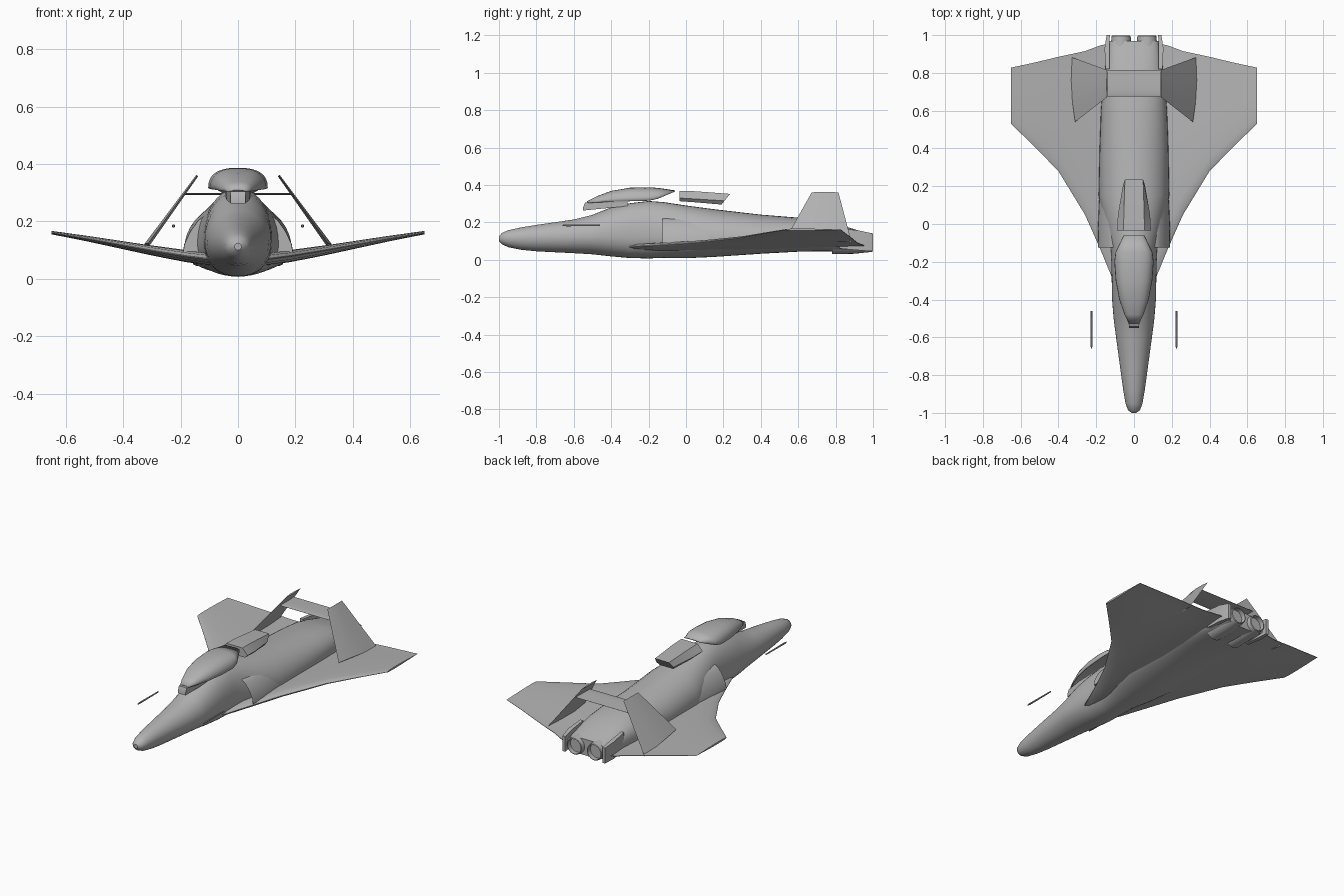
import bpy, bmesh, math
from mathutils import Vector

if "Cube" in bpy.data.objects:
    bpy.data.objects.remove(bpy.data.objects["Cube"])

grey = bpy.data.materials.new("hull_grey")
grey.diffuse_color = (0.45, 0.45, 0.45, 1)
grey.use_nodes = True
grey.node_tree.nodes["Principled BSDF"].inputs["Base Color"].default_value = grey.diffuse_color


def finish(bm, name, mirror=False, angle=35, thick=0):
    bmesh.ops.recalc_face_normals(bm, faces=bm.faces)
    me = bpy.data.meshes.new(name)
    bm.to_mesh(me)
    bm.free()
    ob = bpy.data.objects.new(name, me)
    bpy.context.collection.objects.link(ob)
    me.materials.append(grey)
    if mirror:
        m = ob.modifiers.new("mirror", 'MIRROR')
        m.use_clip = False
        m.use_mirror_merge = False
    if thick:
        s = ob.modifiers.new("thickness", 'SOLIDIFY')
        s.thickness = thick
        s.offset = -1
    bpy.ops.object.select_all(action='DESELECT')
    ob.select_set(True)
    bpy.context.view_layer.objects.active = ob
    bpy.ops.object.shade_smooth_by_angle(angle=math.radians(angle))
    return ob


def loft(rings, closed=True, caps=True):
    """Skin a list of point rings; returns the bmesh and its cap faces."""
    bm = bmesh.new()
    vs = [[bm.verts.new(p) for p in r] for r in rings]
    n = len(rings[0])
    for a, b in zip(vs, vs[1:]):
        for i in range(n if closed else n - 1):
            j = (i + 1) % n
            bm.faces.new((a[i], a[j], b[j], b[i]))
    ends = [bm.faces.new(vs[0]), bm.faces.new(vs[-1])] if caps else []
    return bm, ends


def spow(v, p):
    return math.copysign(abs(v) ** p, v)


# Fuselage: y, half width, height of widest point, top, bottom, roundness
body = [(-1.0, .012, .112, .124, .100, 1), (-.985, .032, .113, .143, .083, 1),
        (-.95, .045, .114, .158, .067, 1), (-.88, .057, .116, .173, .053, 1),
        (-.8, .068, .118, .186, .045, 1), (-.6, .095, .122, .215, .035, 1),
        (-.5, .108, .125, .240, .029, 1), (-.4, .116, .13, .280, .018, .95),
        (-.3, .118, .13, .302, .009, .92), (-.2, .12, .13, .314, .007, .92),
        (-.12, .125, .125, .308, .010, .92), (0, .155, .115, .290, .008, .95),
        (.15, .187, .105, .270, .015, 1), (.4, .182, .1, .241, .032, 1),
        (.6, .175, .098, .225, .043, .9), (.74, .165, .097, .207, .045, .8),
        (.82, .155, .095, .188, .043, .75), (.9, .142, .093, .163, .042, .7),
        (.97, .132, .09, .142, .042, .65)]
rings = []
for y, w, zw, zt, zb, p in body:
    r = []
    for k in range(40):
        a = 2 * math.pi * k / 40
        h = (zt if math.sin(a) > 0 else zb) - zw
        r.append((w * spow(math.cos(a), p), y, zw + h * abs(math.sin(a)) ** p))
    rings.append(r)
finish(loft(rings)[0], "fuselage")

# Blended wing: x, leading edge, trailing edge, height, thickness
stations = [(0, -.38, .96, .066, .09), (.11, -.30, .96, .07, .09),
            (.18, -.13, .945, .079, .085), (.26, .05, .915, .092, .076),
            (.33, .165, .90, .104, .066), (.40, .28, .885, .117, .056),
            (.52, .402, .856, .139, .04), (.65, .53, .828, .161, .024)]
full = [(-s[0],) + s[1:] for s in stations[:0:-1]] + stations


def airfoil(n=9):
    up = [(t, 1.0) for t in [.5 - .5 * math.cos(math.pi * i / n) for i in range(n + 1)]]
    prof = lambda t: max(.04, 2.2 * (math.sqrt(t) - t) * .9)
    return [(t, prof(t) / 2) for t, _ in up] + [(t, -prof(t) / 2) for t, _ in up[::-1]]


rings = [[(x, le + (te - le) * u, z + t * v) for u, v in airfoil()]
         for x, le, te, z, t in full]
finish(loft(rings)[0], "wing", angle=40)

# Side air intakes with recessed mouths
def intake(y, o):
    pts = [(.08, .09), (.19 + o, .09), (.186 + o, .12), (.165 + o, .165),
           (.138 + o, .203), (.118 + o, .218), (.09, .226)]
    return [(x, y, z) for x, z in pts]


bm, ends = loft([intake(-.125, 0), intake(-.02, .002), intake(.12, -.004), intake(.3, -.02)])
bmesh.ops.inset_region(bm, faces=[ends[0]], thickness=.008)
bmesh.ops.translate(bm, verts=ends[0].verts, vec=(0, .07, 0))
finish(bm, "air_intake", mirror=True)

# Inward leaning tail fins
def fin_ring(front, back, t):
    f, b = Vector(front), Vector(back)
    n = Vector((.8, 0, .6)) * t
    return [f, f.lerp(b, .3) + n, f.lerp(b, .65) + n * .8, b,
            f.lerp(b, .65) - n * .8, f.lerp(b, .3) - n]


finish(loft([fin_ring((.312, .54, .125), (.335, .885, .095), .009),
             fin_ring((.142, .672, .36), (.142, .815, .36), .004)])[0],
       "tail_fin", mirror=True, angle=20)

# Tailplane joining the fins
rings = [[(x, .675 + .14 * u, .295 + .014 * v) for u, v in airfoil(6)]
         for x in (-.19, .19)]
finish(loft(rings)[0], "tailplane")

# Twin engine nozzles, hollow at the back
rings = []
for y, r in [(.78, .062), (.9, .06), (.995, .05), (.998, .045), (.9, .042)]:
    rings.append([(.068 + r * math.cos(a), y, .092 + r * math.sin(a))
                  for a in [2 * math.pi * k / 24 for k in range(24)]])
finish(loft(rings)[0], "engine_nozzle", mirror=True)

# Thin fairings beside the nozzles
def box_ring(y, x0, x1, z0, z1):
    return [(x0, y, z0), (x1, y, z0), (x1, y, z1), (x0, y, z1)]


finish(loft([box_ring(.82, .13, .15, .06, .17), box_ring(.93, .13, .156, .05, .155),
             box_ring(1.0, .128, .145, .045, .14)])[0], "nozzle_fairing", mirror=True)

# Raised canopy shell: y, half width, rim height, crown height
hood = [(-.53, .026, .303, .312), (-.48, .05, .306, .338), (-.4, .078, .31, .368),
        (-.3, .097, .313, .385), (-.2, .104, .316, .387), (-.15, .098, .326, .384),
        (-.06, .055, .364, .371)]
rings = [[(w * spow(math.cos(math.pi * k / 16), .8), y,
           zb + (zt - zb) * math.sin(math.pi * k / 16) ** .8) for k in range(17)]
         for y, w, zb, zt in hood]
finish(loft(rings, closed=False, caps=False)[0], "canopy", thick=.005)

# Instrument block under the canopy front
finish(loft([box_ring(-.55, -.026, .026, .263, .28), box_ring(-.54, -.027, .027, .264, .305),
             box_ring(-.43, -.04, .04, .275, .308), box_ring(-.31, -.045, .045, .287, .306)])[0],
       "instrument_block")

# Faceted hatch floating above the spine
def hatch_ring(y, w, wt, zb, zm, zt, lean):
    right = [(w * .8, zb), (w, zm), (wt, zt)]
    pts = right + [(-x, z) for x, z in right[::-1]]
    return [(x, y + lean * (z - zb), z) for x, z in pts]


finish(loft([hatch_ring(-.035, .09, .055, .313, .33, .368, 0),
             hatch_ring(.05, .085, .054, .307, .325, .366, 0),
             hatch_ring(.19, .058, .048, .295, .315, .352, .8)])[0],
       "spine_hatch", angle=15)

# Detached sensor probes beside the nose
rings = [[(.225 + r * math.cos(a), y, .184 + r * math.sin(a))
          for a in [2 * math.pi * k / 10 for k in range(10)]]
         for y, r in [(-.66, .003), (-.64, .0055), (-.46, .004)]]
finish(loft(rings)[0], "sensor_probe", mirror=True)
